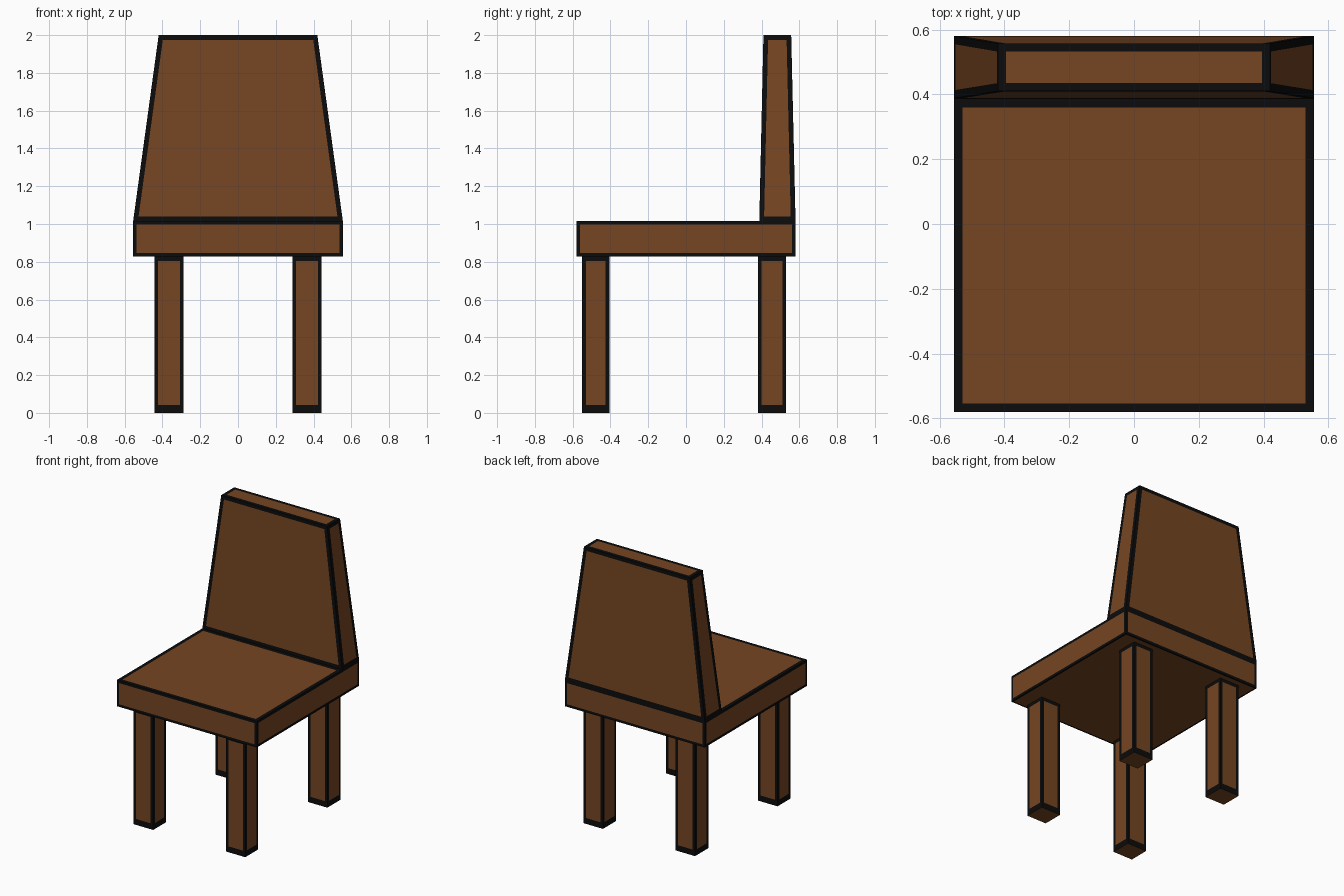
import bpy
import bmesh

if "Cube" in bpy.data.objects:
    bpy.data.objects.remove(bpy.data.objects["Cube"])


def material(name, color):
    m = bpy.data.materials.new(name)
    m.diffuse_color = (*color, 1.0)
    m.use_nodes = True
    m.node_tree.nodes["Principled BSDF"].inputs["Base Color"].default_value = m.diffuse_color
    return m


BROWN = material("brown wood", (0.181, 0.0595, 0.0159))
BLACK = material("black edging", (0.0035, 0.0035, 0.0035))


def block(name, bottom, top, z0, z1, border, adjust=None):
    """Tapered box (x0, x1, y0, y1 at each end) with an inked border on its faces."""
    bm = bmesh.new()
    rings = []
    for (x0, x1, y0, y1), z in ((bottom, z0), (top, z1)):
        rings.append([bm.verts.new((x, y, z)) for x, y in
                      ((x0, y0), (x1, y0), (x1, y1), (x0, y1))])
    lo, hi = rings
    bm.faces.new(lo[::-1])
    bm.faces.new(hi)
    for i in range(4):
        j = (i + 1) % 4
        bm.faces.new((lo[i], lo[j], hi[j], hi[i]))
    bm.normal_update()
    # Inset a brown panel in each face, leaving a black frame
    for f in list(bm.faces):
        width = border(f.normal)
        if width > 0:
            ring = bmesh.ops.inset_individual(bm, faces=[f], thickness=width,
                                              use_even_offset=True)
            for r in ring["faces"]:
                r.material_index = 1
            if adjust:
                adjust(f)
    me = bpy.data.meshes.new(name)
    bm.to_mesh(me)
    bm.free()
    me.materials.append(BROWN)
    me.materials.append(BLACK)
    ob = bpy.data.objects.new(name, me)
    bpy.context.collection.objects.link(ob)
    return ob


# Seat: the top panel stops just in front of the backrest
def seat_border(n):
    return 0.026 if n.z > 0.5 else 0.012 if n.z < -0.5 else 0.018


def seat_adjust(f):
    if f.normal.z > 0.5:
        for v in f.verts:
            if v.co.y > 0:
                v.co.y = 0.36


seat_rect = (-0.555, 0.555, -0.58, 0.58)
block("seat", seat_rect, seat_rect, 0.828, 1.016, seat_border, seat_adjust)

# Backrest: tapers towards the top
block("backrest", (-0.555, 0.555, 0.388, 0.58), (-0.42, 0.42, 0.41, 0.557),
      1.016, 2.0, lambda n: 0 if n.z < -0.5 else 0.025)


# Legs: plain ends, framed sides with a wider border at the foot
def leg_border(n):
    return 0 if abs(n.z) > 0.5 else 0.02


def leg_adjust(f):
    for v in f.verts:
        v.co.z = 0.042 if v.co.z < 0.4 else 0.805


for side, x0, x1 in (("left", -0.443, -0.288), ("right", 0.288, 0.443)):
    for end, y0, y1 in (("front", -0.55, -0.405), ("back", 0.38, 0.53)):
        rect = (x0, x1, y0, y1)
        block(f"{end}_{side}_leg", rect, rect, 0.0, 0.828, leg_border, leg_adjust)
